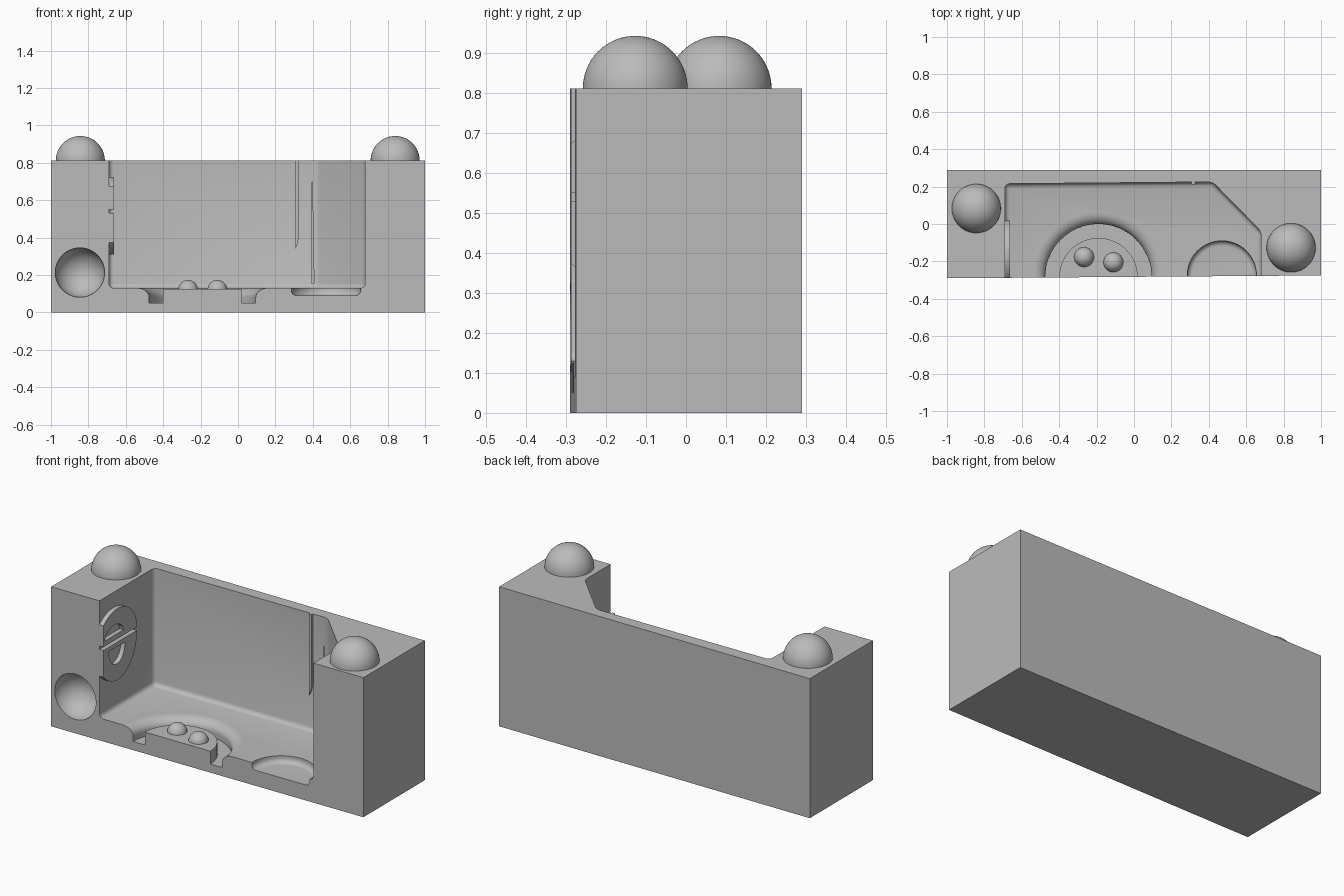
import bpy, bmesh
from math import pi, sin, cos, radians
from mathutils import Vector, Matrix

old = bpy.data.objects.get("Cube")
if old:
    bpy.data.objects.remove(old, do_unlink=True)

GREY = (0.5, 0.5, 0.5, 1)
grey = bpy.data.materials.new("plain grey")
grey.use_nodes = True
grey.diffuse_color = GREY
grey.node_tree.nodes["Principled BSDF"].inputs["Base Color"].default_value = GREY

TOP, FLOOR = 0.812, 0.13


def front_y(x):
    """The front face is very slightly skewed."""
    return -0.2825 + 0.0075 * x


def finish(name, bm):
    bmesh.ops.recalc_face_normals(bm, faces=bm.faces)
    mesh = bpy.data.meshes.new(name)
    bm.to_mesh(mesh)
    bm.free()
    mesh.materials.append(grey)
    ob = bpy.data.objects.new(name, mesh)
    bpy.context.collection.objects.link(ob)
    return ob


def prism(name, points, axis, low, high, round_edges=0):
    """Extrude a 2D outline along x, y or z."""
    def place(p, h):
        q = list(p)
        q.insert("xyz".index(axis), h)
        return q
    bm = bmesh.new()
    face = bm.faces.new([bm.verts.new(place(p, low)) for p in points])
    grown = bmesh.ops.extrude_face_region(bm, geom=[face])["geom"]
    shift = Vector(place((0, 0), high - low))
    bmesh.ops.translate(bm, vec=shift, verts=[g for g in grown if isinstance(g, bmesh.types.BMVert)])
    if round_edges:
        # round everything but the open top and open front
        bmesh.ops.recalc_face_normals(bm, faces=bm.faces)
        edges = [e for e in bm.edges
                 if any(v.co.z < high - 0.01 for v in e.verts)
                 and any(v.co.y > -0.4 for v in e.verts)]
        bmesh.ops.bevel(bm, geom=edges, offset=round_edges, segments=4, profile=0.5, affect='EDGES')
    return finish(name, bm)


def lathe(name, profile, centre):
    """Turn an (r, z) profile around a vertical axis."""
    bm = bmesh.new()
    vs = [bm.verts.new((r, 0, z)) for r, z in profile]
    es = [bm.edges.new(pair) for pair in zip(vs, vs[1:])]
    bmesh.ops.spin(bm, geom=vs + es, cent=(0, 0, 0), axis=(0, 0, 1), angle=2 * pi, steps=64)
    bmesh.ops.remove_doubles(bm, verts=bm.verts, dist=1e-5)
    bmesh.ops.translate(bm, vec=centre, verts=bm.verts)
    return finish(name, bm)


def arc(cx, cz, rx, rz, start, end, steps=10):
    return [(cx + rx * cos(a), cz + rz * sin(a))
            for a in (radians(start + (end - start) * i / steps) for i in range(steps + 1))]


def dome(name, x, y, z, r):
    return lathe(name, [(0, -0.01), (r, -0.01)] + arc(0, 0, r, r, 0, 89.9, 16) + [(0, r)], (x, y, z))


def cut(ob, cutter):
    mod = ob.modifiers.new("cut", 'BOOLEAN')
    mod.operation, mod.solver, mod.object = 'DIFFERENCE', 'EXACT', cutter
    bpy.context.view_layer.objects.active = ob
    bpy.ops.object.modifier_apply(modifier=mod.name)
    bpy.data.objects.remove(cutter, do_unlink=True)


# Block
block = prism("mold_block", [(-1, front_y(-1)), (1, front_y(1)), (1, 0.29), (-1, 0.29)], "z", 0, TOP)

# Main cavity, open at the top and front
outline = [(-0.69, -0.5), (0.68, -0.5), (0.68, -0.04), (0.42, 0.225), (-0.69, 0.215)]
cut(block, prism("cavity", outline, "z", FLOOR, 1, round_edges=0.025))

# Ring channel with a rounded outer lip around a low disc
ring = [(0, 0.125), (0.21, 0.125), (0.21, 0.05), (0.285, 0.05)]
ring += arc(0.35, 0.08, 0.065, 0.05, 180, 90) + [(0.35, 0.2), (0, 0.2)]
cut(block, lathe("ring_channel", ring, (-0.19, -0.285, 0)))

# Shallow dish with a rounded bottom edge
dish = [(0, 0.09)] + arc(0.157, 0.118, 0.028, 0.028, -90, 0, 6) + [(0.185, 0.2), (0, 0.2)]
cut(block, lathe("dish", dish, (0.47, -0.275, 0)))

# Round sockets in the front face
for x, z in ((-0.845, 0.213), (0.84, 0.583)):
    ball = arc(0, 0, 0.132, 0.132, -90, 90, 32)
    ball[0], ball[-1] = (0, -0.132), (0, 0.132)
    cut(block, lathe("socket", ball, (x, front_y(x), z)))

parts = [block]

# Locating domes on top and two small studs on the disc
parts += [dome("right_top_dome", -0.843, 0.083, TOP, 0.131),
          dome("left_top_dome", 0.84, -0.127, TOP, 0.131),
          dome("right_stud", -0.267, -0.177, 0.12, 0.053),
          dome("left_stud", -0.11, -0.205, 0.12, 0.053)]

# Thin tapering rib on the back wall
rib = [(0.308, 0.34), (0.32, 0.37), (0.326, 0.41), (0.326, TOP), (0.308, TOP)]
parts.append(prism("back_rib", rib, "y", 0.212, 0.25))

# Raised two-lobed relief on the side wall, cut flush with the front
for name, z, height, hole_y, hole_z, hole_ry, hole_rz in (
        ("upper_relief", 0.55, 0.175, -0.19, 0.58, 0.085, 0.06),
        ("lower_relief", 0.53, -0.22, -0.165, 0.505, 0.075, -0.1)):
    curve = [p for p in arc(-0.16, z, 0.18, height, 0, 135, 20)]
    edge = front_y(-0.68)
    lobe_points = curve + [(edge, curve[-1][1]), (edge, z)]
    lobe = prism(name, lobe_points, "x", -0.71, -0.664)
    hole = arc(hole_y, hole_z, hole_ry, hole_rz, 0, 180, 16)
    cut(lobe, prism("hole", hole, "x", -0.8, -0.6))
    parts.append(lobe)

# Smooth the curves, keep the edges sharp
bpy.ops.object.select_all(action='DESELECT')
for ob in parts:
    ob.select_set(True)
bpy.context.view_layer.objects.active = block
bpy.ops.object.shade_smooth_by_angle(angle=radians(30))
